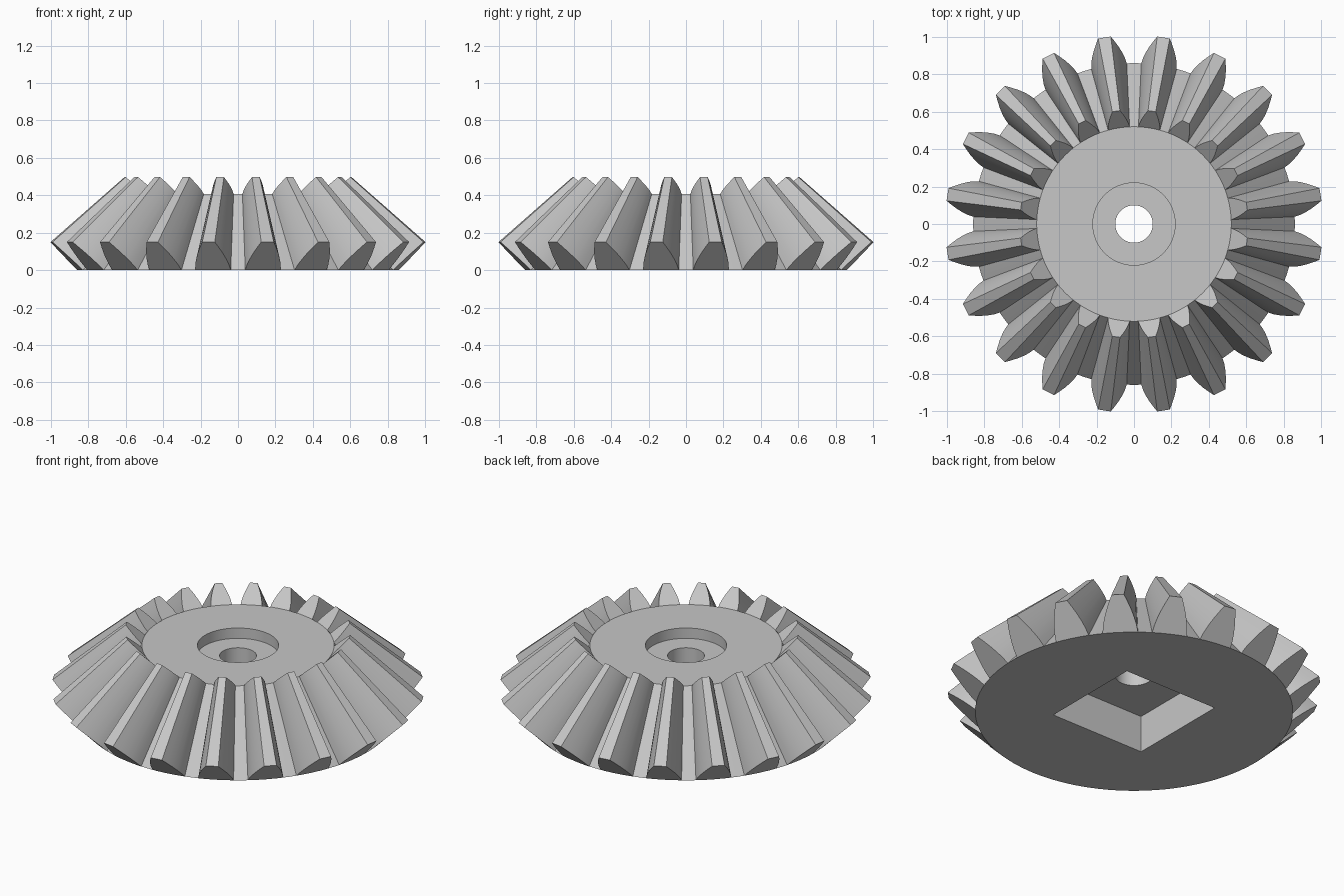
import bpy, bmesh, math

if "Cube" in bpy.data.objects:
    bpy.data.objects.remove(bpy.data.objects["Cube"], do_unlink=True)

TEETH = 20
APEX = 1.03          # height where all tooth lines converge
INNER = 0.605        # scale of the small end of the teeth
ROOT_R, DEPTH = 0.86, 0.15
HALF_WIDTHS = [0.096, 0.091, 0.081, 0.068, 0.052, 0.034]

steel = bpy.data.materials.new("steel_grey")
steel.use_nodes = True
colour = (0.57, 0.57, 0.57, 1)
steel.diffuse_color = colour
steel.node_tree.nodes["Principled BSDF"].inputs["Base Color"].default_value = colour

bm = bmesh.new()


def pair(r, a, z):
    """One outline point at the large end and its copy at the small end."""
    x, y = r * math.cos(a), r * math.sin(a)
    large = bm.verts.new((x, y, z))
    small = bm.verts.new((x * INNER, y * INNER, APEX + (z - APEX) * INNER))
    return large, small


# Toothed cone: outline joined between its large and small ends
outline, root_ring = [], []
pitch = 2 * math.pi / TEETH
last = len(HALF_WIDTHS) - 1
for i in range(TEETH):
    mid = (i + 0.5) * pitch
    flanks = []
    for side in (-1, 1):
        flank = []
        for k, w in enumerate(HALF_WIDTHS):
            t = DEPTH * k / last
            r = ROOT_R + t
            flank.append(pair(r, mid + side * math.asin(w / r), t))
        flanks.append(flank)
    tooth = flanks[0] + flanks[1][::-1]
    under = [pair(ROOT_R, mid + f * pitch, 0) for f in (-0.2, 0, 0.2)]
    gap = pair(ROOT_R, mid + pitch / 2, 0)
    outline += tooth + [gap]
    root_ring += [tooth[0]] + under + [tooth[-1], gap]
    for end in (0, 1):
        bm.faces.new([p[end] for p in tooth + under[::-1]])

for p, q in zip(outline, outline[1:] + outline[:1]):
    bm.faces.new((p[0], q[0], q[1], p[1]))
for end in (0, 1):
    bm.faces.new([p[end] for p in root_ring])
bmesh.ops.recalc_face_normals(bm, faces=bm.faces)

mesh = bpy.data.meshes.new("bevel_gear")
bm.to_mesh(mesh)
bm.free()
mesh.materials.append(steel)
gear = bpy.data.objects.new("bevel_gear", mesh)
bpy.context.collection.objects.link(gear)


def cut(cutter):
    cutter.hide_render = True
    cutter.data.materials.append(steel)
    mod = gear.modifiers.new("cut", "BOOLEAN")
    mod.operation, mod.solver, mod.object = "DIFFERENCE", "EXACT", cutter
    bpy.ops.object.select_all(action="DESELECT")
    gear.select_set(True)
    bpy.context.view_layer.objects.active = gear
    bpy.ops.object.modifier_apply(modifier=mod.name)
    bpy.data.objects.remove(cutter, do_unlink=True)


# Round recess in the top, shaft hole, square socket underneath
for radius, low, high in ((0.22, 0.345, 0.6), (0.1, -0.2, 0.7)):
    bpy.ops.mesh.primitive_cylinder_add(vertices=64, radius=radius, depth=high - low,
                                        location=(0, 0, (low + high) / 2))
    cut(bpy.context.object)
bpy.ops.mesh.primitive_cube_add(size=1, location=(0, 0, 0))
socket = bpy.context.object
socket.scale = (0.62, 0.62, 0.44)
bpy.context.view_layer.update()
cut(socket)

bpy.ops.object.shade_smooth_by_angle(angle=math.radians(22))
